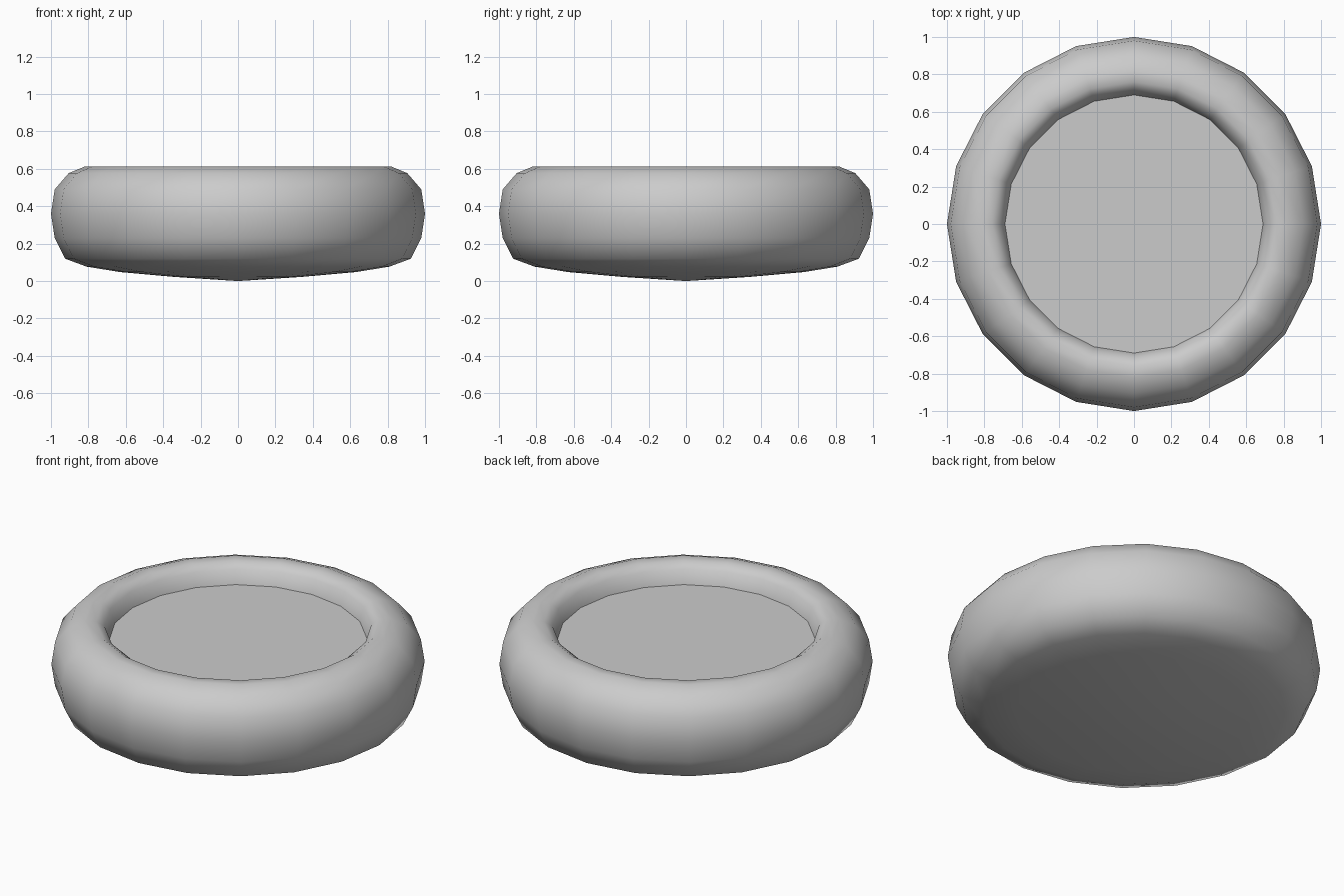
import bpy, bmesh, math

if "Cube" in bpy.data.objects:
    bpy.data.objects.remove(bpy.data.objects["Cube"])

SIDES = 20

# Half profile (radius, height): bottom centre, outer wall, rim, recess
PROFILE = [(0, 0), (0.34, 0.022), (0.63, 0.048), (0.81, 0.077), (0.925, 0.12),
           (0.98, 0.23), (1.0, 0.36), (0.98, 0.49), (0.905, 0.577), (0.82, 0.612),
           (0.76, 0.61), (0.715, 0.58), (0.69, 0.50), (0, 0.50)]


def lathe(name, profile, sides):
    bm = bmesh.new()
    rings = []
    for r, z in profile:
        if r == 0:
            rings.append([bm.verts.new((0, 0, z))] * sides)
        else:
            rings.append([bm.verts.new((r * math.cos(math.tau * i / sides),
                                        r * math.sin(math.tau * i / sides), z))
                          for i in range(sides)])
    for a, b in zip(rings, rings[1:]):
        for i in range(sides):
            j = (i + 1) % sides
            corners = list(dict.fromkeys([a[i], a[j], b[j], b[i]]))
            bm.faces.new(corners)
    bmesh.ops.recalc_face_normals(bm, faces=bm.faces)
    mesh = bpy.data.meshes.new(name)
    bm.to_mesh(mesh)
    bm.free()
    obj = bpy.data.objects.new(name, mesh)
    bpy.context.collection.objects.link(obj)
    return obj


# Rounded dish with a flat recessed top
dish = lathe("round_cushion_dish", PROFILE, SIDES)
bpy.context.view_layer.objects.active = dish
dish.select_set(True)
bpy.ops.object.shade_smooth_by_angle(angle=math.radians(55))
